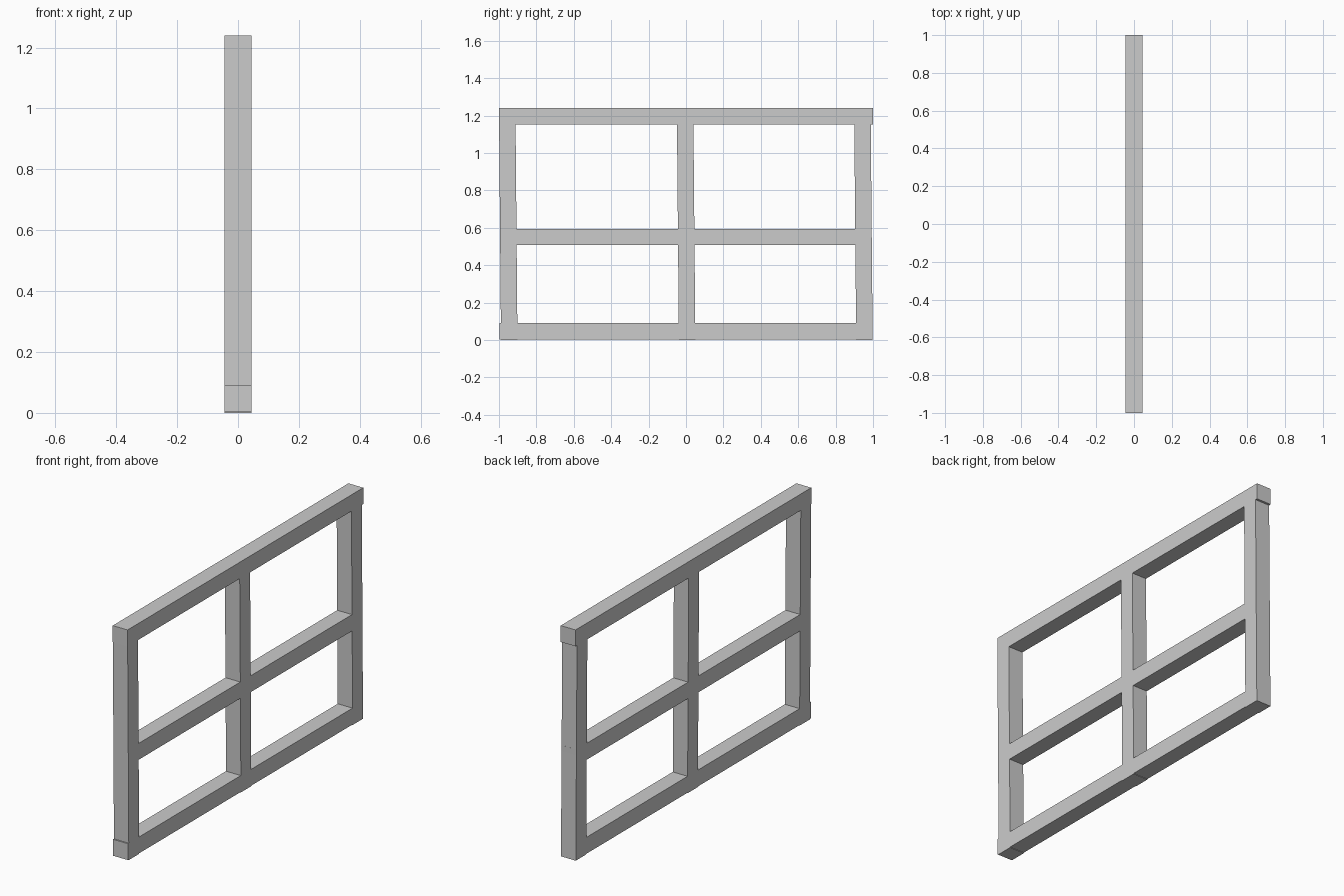
import bpy

if "Cube" in bpy.data.objects:
    bpy.data.objects.remove(bpy.data.objects["Cube"])

W = 0.088  # square timber thickness


def bar(name, y0, y1, z0, z1, lean=0.0):
    """Box beam; lean shifts its top end along y."""
    bpy.ops.mesh.primitive_cube_add(size=1, location=(0, 0, 0))
    ob = bpy.context.object
    ob.name = name
    for v in ob.data.vertices:
        top = v.co.z > 0
        v.co = (v.co.x * W,
                (y1 if v.co.y > 0 else y0) + (lean if top else 0),
                z1 if top else z0)
    return ob


# Horizontal rails
for name, y0, y1, z in (("bottom_rail", -0.997, 0.997, 0.003),
                        ("middle_rail", -0.99, 0.993, 0.507),
                        ("top_rail", -1.0, 1.0, 1.152)):
    bar(name, y0, y1, z, z + W)

# Upright posts, all leaning slightly towards -y
for name, y in (("left_post", -0.945), ("centre_post", 0.006), ("right_post", 0.954)):
    bar(name, y - W / 2, y + W / 2, 0.0, 1.238, lean=-0.011)
